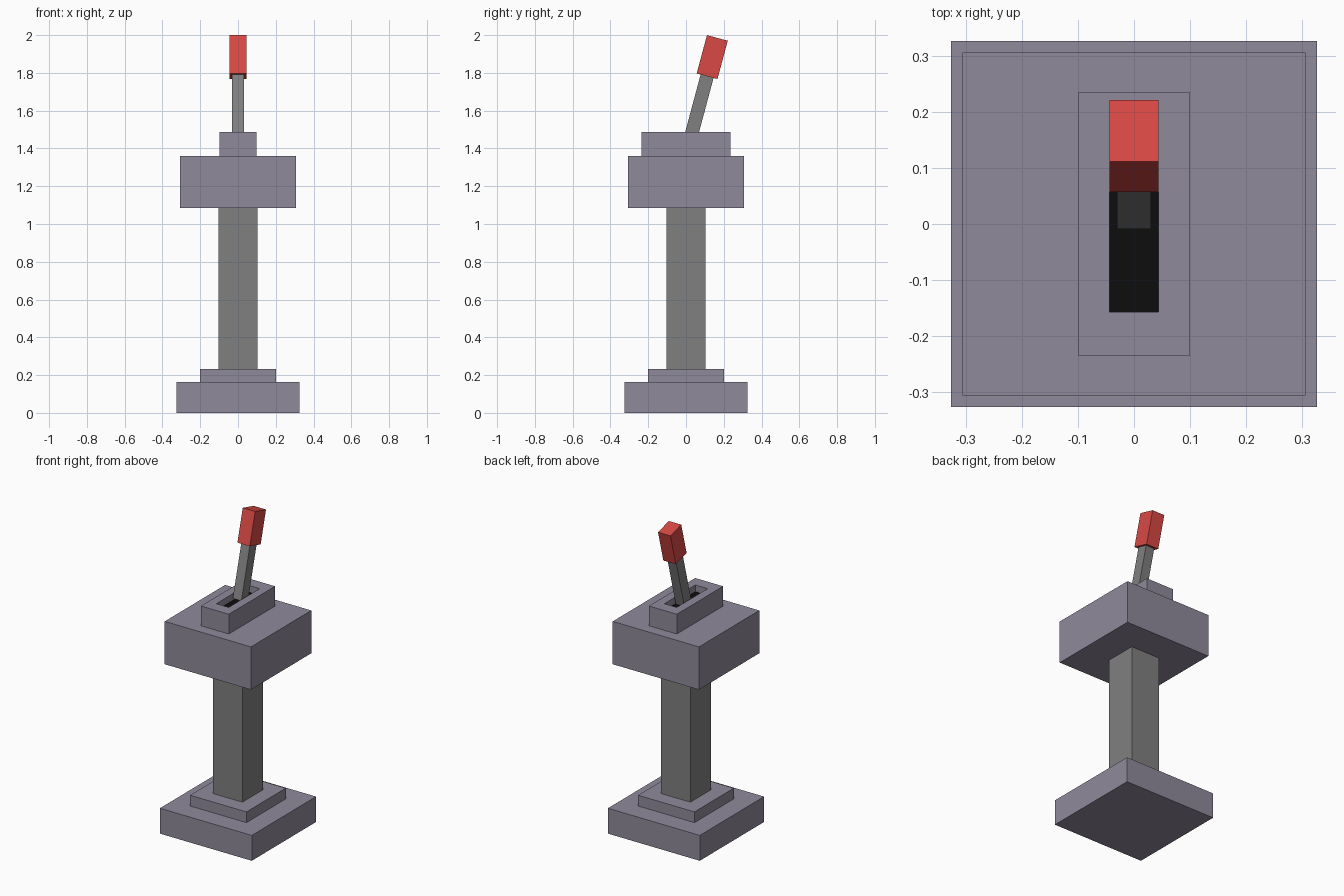
import bpy, bmesh, math
from mathutils import Matrix, Vector

if "Cube" in bpy.data.objects:
    bpy.data.objects.remove(bpy.data.objects["Cube"])


def material(name, rgb):
    m = bpy.data.materials.new(name)
    m.diffuse_color = (*rgb, 1)
    m.use_nodes = True
    m.node_tree.nodes["Principled BSDF"].inputs["Base Color"].default_value = m.diffuse_color
    return m


PURPLE = material("dusty purple", (0.279, 0.254, 0.328))
GREY = material("mid grey", (0.216, 0.216, 0.216))
RED = material("lever red", (0.69, 0.066, 0.058))
BLACK = material("slot black", (0.004, 0.004, 0.004))


def finish(name, bm, *mats):
    me = bpy.data.meshes.new(name)
    bm.to_mesh(me)
    bm.free()
    ob = bpy.data.objects.new(name, me)
    bpy.context.collection.objects.link(ob)
    for m in mats:
        me.materials.append(m)
    return ob


def box_mesh(sx, sy, z0, z1):
    bm = bmesh.new()
    bmesh.ops.create_cube(bm, size=1, matrix=Matrix.Translation((0, 0, (z0 + z1) / 2))
                          @ Matrix.Diagonal((sx, sy, z1 - z0, 1)))
    return bm


# Square pedestal stack
for name, width, z0, z1, mat in [
        ("base", 0.652, 0, 0.163, PURPLE),
        ("base_step", 0.40, 0.163, 0.232, PURPLE),
        ("post", 0.208, 0.232, 1.085, GREY),
        ("head", 0.612, 1.085, 1.36, PURPLE)]:
    finish(name, box_mesh(width, width, z0, z1), mat)

# Slotted housing: inset the top face, then sink it to form the black slot floor
HX, HY, SX, SY = 0.099, 0.235, 0.044, 0.157
bm = box_mesh(2 * HX, 2 * HY, 1.36, 1.487)
top = max(bm.faces, key=lambda f: f.calc_center_median().z)
bmesh.ops.inset_region(bm, faces=[top], thickness=0.03)
for v in top.verts:
    v.co.x = math.copysign(SX, v.co.x)
    v.co.y = math.copysign(SY, v.co.y)
floor = bmesh.ops.extrude_discrete_faces(bm, faces=[top])["faces"][0]
for v in floor.verts:
    v.co.z -= 0.043
floor.material_index = 1
finish("slot_housing", bm, PURPLE, BLACK)

# Tilted lever and grip, hung from the centre of the grip's top face
tilt = Matrix.Translation(Vector((0, 0.166, 1.985))) @ Matrix.Rotation(math.radians(-15), 4, 'X')
for name, sx, sy, z0, z1, mat in [
        ("lever", 0.061, 0.071, -0.545, -0.205, GREY),
        ("grip", 0.088, 0.114, -0.21, 0, RED)]:
    bm = box_mesh(sx, sy, z0, z1)
    bm.transform(tilt)
    finish(name, bm, mat)
